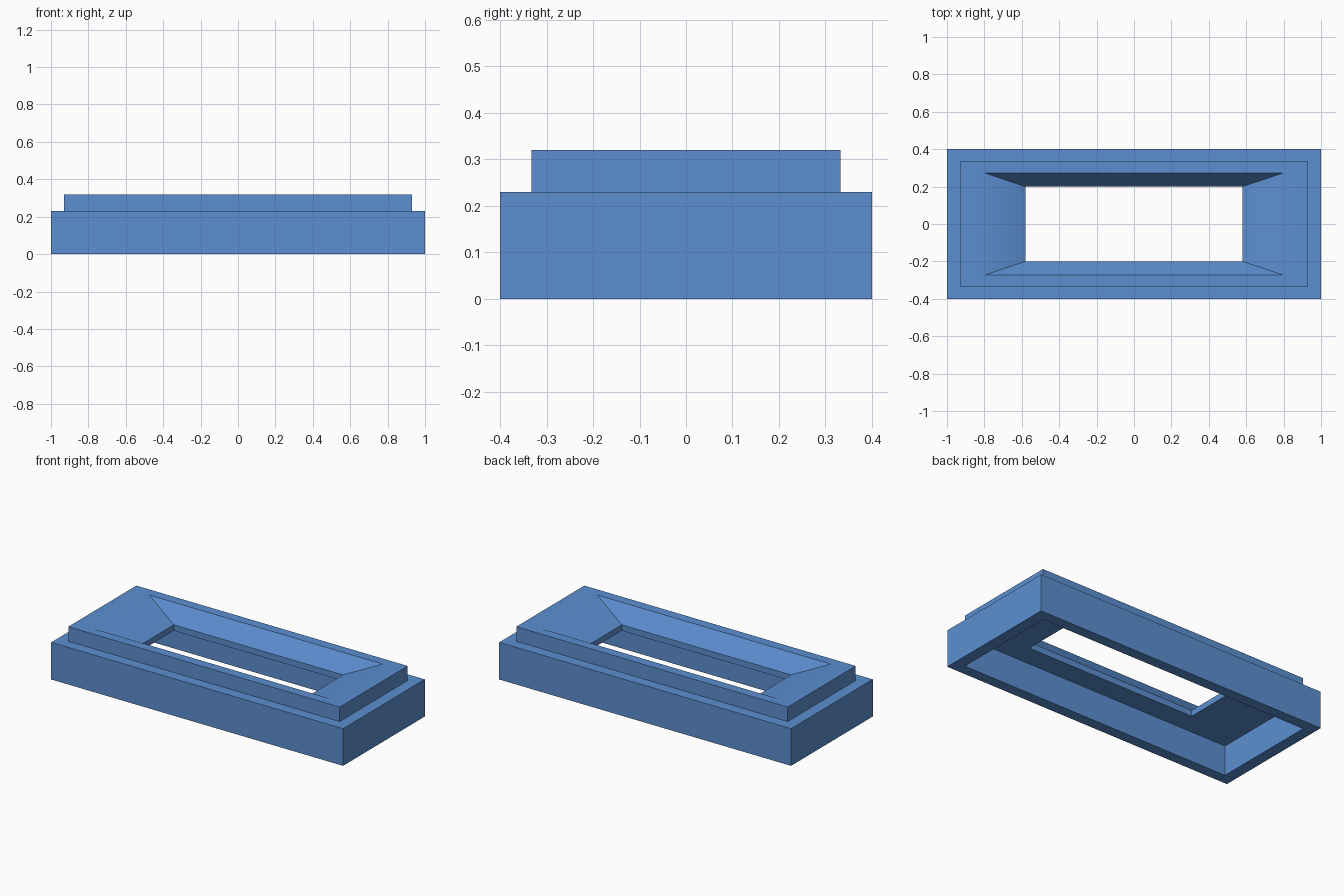
import bpy
import bmesh
import math

if "Cube" in bpy.data.objects:
    bpy.data.objects.remove(bpy.data.objects["Cube"])

# One blue for the whole frame
blue = bpy.data.materials.new("blue")
blue.diffuse_color = (0.107, 0.274, 0.638, 1.0)
blue.use_nodes = True
blue.node_tree.nodes["Principled BSDF"].inputs["Base Color"].default_value = blue.diffuse_color

# Closed cross-section of the frame as nested rectangles: half width, half depth, height
SECTION = [
    (1.00, 0.400, 0.00),   # outer foot
    (1.00, 0.400, 0.23),   # step outer edge
    (0.93, 0.333, 0.23),   # step inner edge
    (0.93, 0.333, 0.32),   # raised rim outer edge
    (0.80, 0.273, 0.32),   # raised rim inner edge
    (0.58, 0.200, 0.222),  # bottom of the funnel slope
    (0.58, 0.200, 0.185),  # lower lip of the opening
    (0.93, 0.333, 0.185),  # ceiling of the hollow underside
    (0.93, 0.333, 0.00),   # inner foot
]

bm = bmesh.new()
rings = [[bm.verts.new((sx * w, sy * d, z))
          for sx, sy in ((-1, -1), (1, -1), (1, 1), (-1, 1))]
         for w, d, z in SECTION]

# Join each rectangle to the next, and the last back to the first
for i, ring in enumerate(rings):
    nxt = rings[(i + 1) % len(rings)]
    for k in range(4):
        j = (k + 1) % 4
        bm.faces.new((ring[k], ring[j], nxt[j], nxt[k]))
bmesh.ops.recalc_face_normals(bm, faces=bm.faces[:])

mesh = bpy.data.meshes.new("stepped_frame")
bm.to_mesh(mesh)
bm.free()
mesh.materials.append(blue)
frame = bpy.data.objects.new("stepped_frame", mesh)
bpy.context.collection.objects.link(frame)

# Soften only the shallow bend between the rim and the end slopes
bpy.context.view_layer.objects.active = frame
frame.select_set(True)
bpy.ops.object.shade_smooth_by_angle(angle=math.radians(30))
